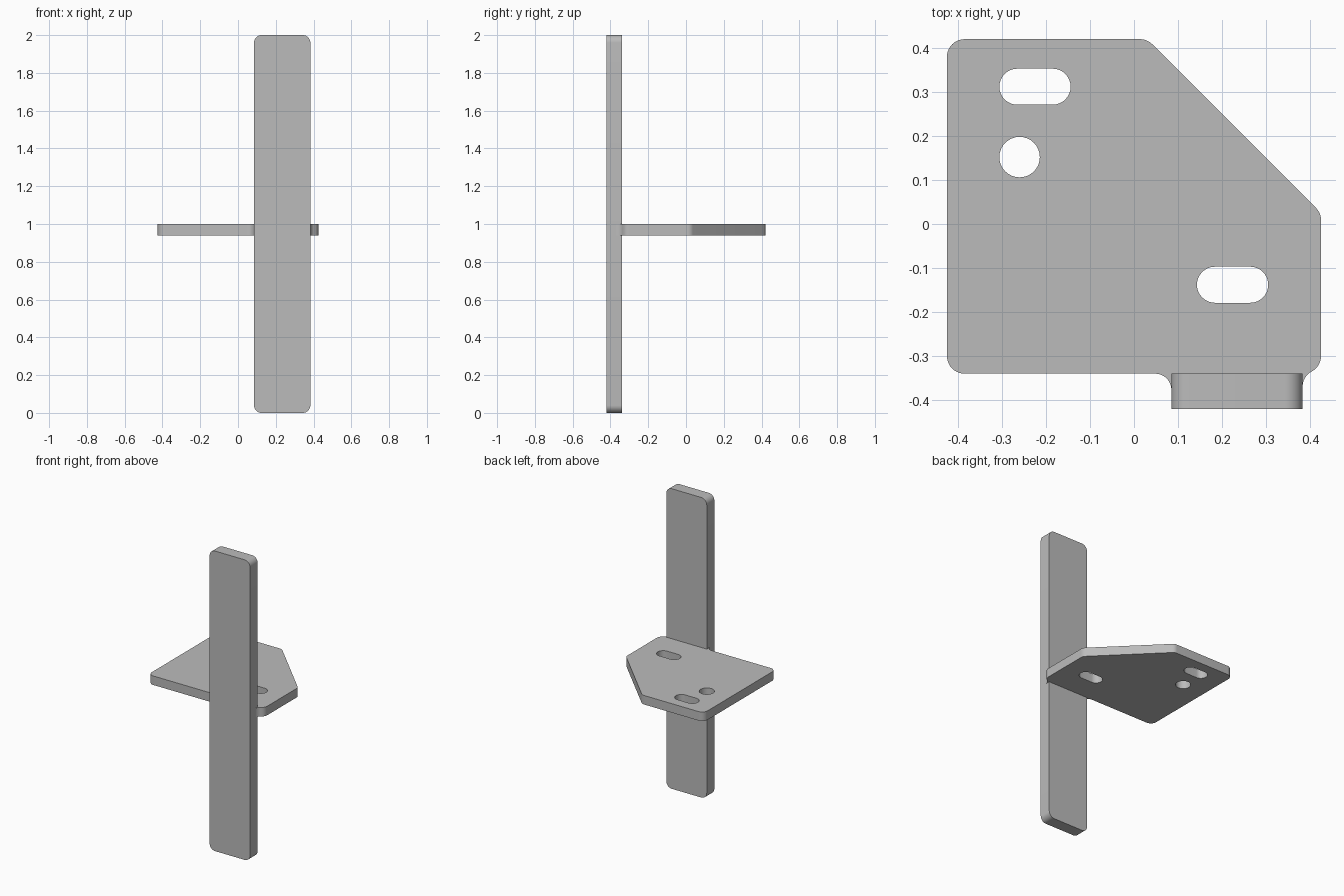
import bpy
import bmesh
import math
from mathutils import Matrix, Vector

cube = bpy.data.objects.get("Cube")
if cube:
    bpy.data.objects.remove(cube, do_unlink=True)

grey = bpy.data.materials.new("steel grey")
grey.use_nodes = True
colour = (0.5, 0.5, 0.5, 1)
grey.diffuse_color = colour
grey.node_tree.nodes["Principled BSDF"].inputs["Base Color"].default_value = colour


def rounded(corners, steps=10):
    """Round each (x, y, radius) corner with a tangent arc, convex or concave."""
    points = []
    for i, (x, y, r) in enumerate(corners):
        p = Vector((x, y))
        if r == 0:
            points.append(p)
            continue
        a = (Vector(corners[i - 1][:2]) - p).normalized()
        b = (Vector(corners[(i + 1) % len(corners)][:2]) - p).normalized()
        half = a.angle(b) / 2
        centre = p + (a + b).normalized() * r / math.sin(half)
        start = p + a * r / math.tan(half) - centre
        sweep = start.angle_signed(p + b * r / math.tan(half) - centre)
        for k in range(steps + 1):
            points.append(centre + Matrix.Rotation(-sweep * k / steps, 2) @ start)
    return points


def slot(cx, cy, half_length, r, steps=16):
    """Closed slot outline; a half length equal to r gives a round hole."""
    points = []
    for side in (1, -1):
        for k in range(steps + 1):
            t = math.pi * (k / steps - 0.5)
            points.append(Vector((cx + side * (half_length - r + r * math.cos(t)),
                                  cy + side * r * math.sin(t))))
    return points


def slab(name, outlines, thickness, matrix):
    """Extrude filled outlines, inner ones becoming holes."""
    curve = bpy.data.curves.new(name, "CURVE")
    curve.dimensions = "2D"
    curve.fill_mode = "BOTH"
    curve.extrude = thickness / 2
    for outline in outlines:
        spline = curve.splines.new("POLY")
        spline.points.add(len(outline) - 1)
        for point, co in zip(spline.points, outline):
            point.co = (co.x, co.y, 0, 1)
        spline.use_cyclic_u = True
    obj = bpy.data.objects.new(name, curve)
    bpy.context.collection.objects.link(obj)
    bpy.ops.object.select_all(action="DESELECT")
    obj.select_set(True)
    bpy.context.view_layer.objects.active = obj
    bpy.ops.object.convert(target="MESH")
    obj = bpy.context.object
    obj.name = name
    bm = bmesh.new()
    bm.from_mesh(obj.data)
    bmesh.ops.remove_doubles(bm, verts=bm.verts, dist=0.0002)
    bmesh.ops.dissolve_limit(bm, angle_limit=0.01, verts=bm.verts, edges=bm.edges)
    bm.transform(matrix)
    bmesh.ops.recalc_face_normals(bm, faces=bm.faces)
    bm.to_mesh(obj.data)
    bm.free()
    obj.data.materials.clear()
    obj.data.materials.append(grey)
    bpy.ops.object.shade_smooth_by_angle(angle=math.radians(30))
    return obj


# Upright bar with rounded corners
left, right, r = 0.085, 0.383, 0.04
bar = rounded([(left, 0, r), (right, 0, r), (right, 2, r), (left, 2, r)])
slab("upright_bar", [bar], 0.08,
     Matrix.Translation((0, -0.38, 0)) @ Matrix.Rotation(math.pi / 2, 4, "X"))

# Mounting plate: clipped corner, fillets where it meets the bar
plate = rounded([
    (-0.425, -0.34, r), (left, -0.34, 0.037), (left, -0.377, 0),
    (right, -0.3703, 0), (right, -0.3465, r), (0.425, -0.3235, r),
    (0.425, 0.025, r), (0.03, 0.42, r), (-0.425, 0.42, r),
])
holes = [slot(-0.225, 0.312, 0.081, 0.041), slot(0.224, -0.138, 0.081, 0.041),
         slot(-0.26, 0.152, 0.046, 0.046)]
slab("mounting_plate", [plate] + holes, 0.06, Matrix.Translation((0, 0, 0.97)))
